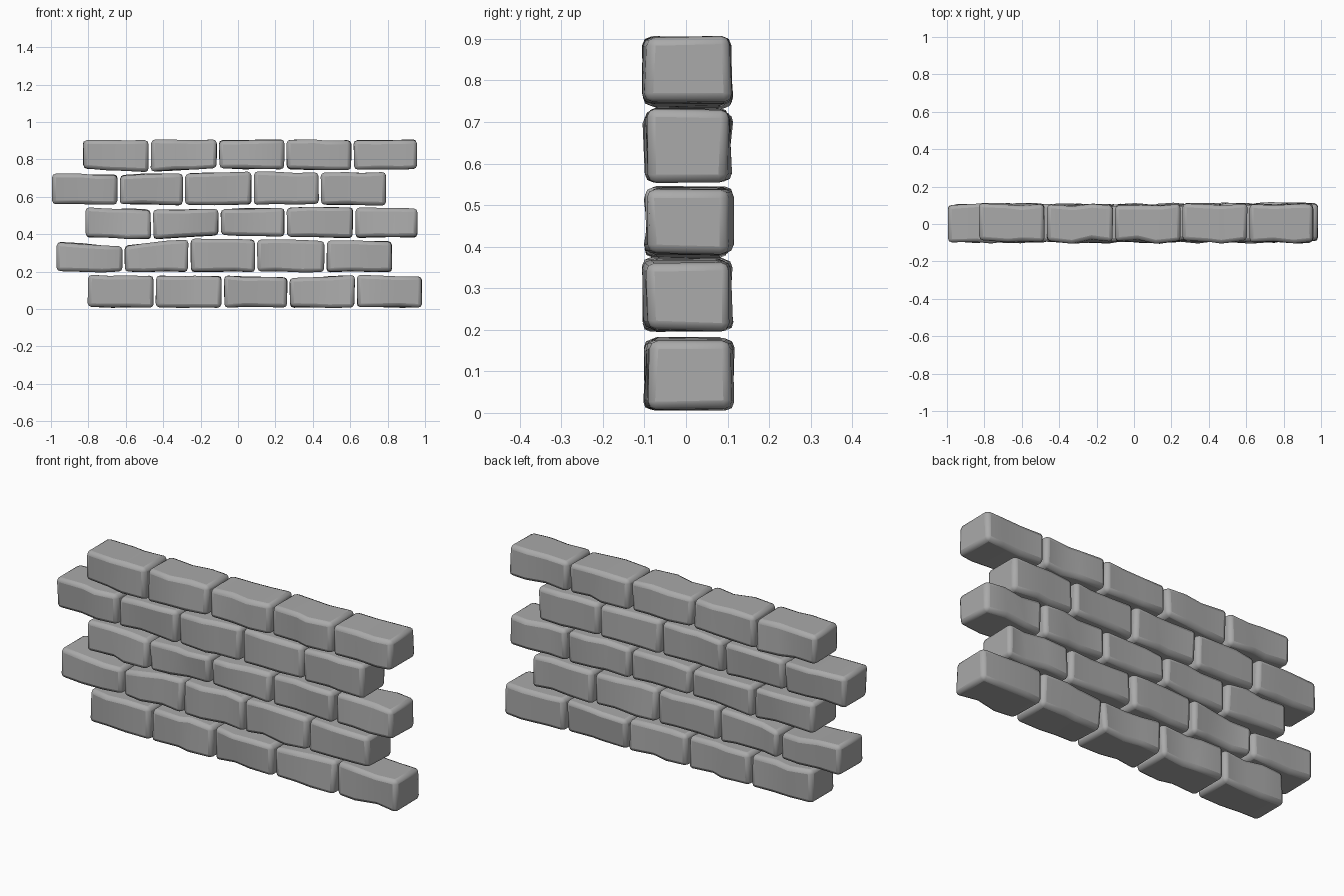
import bpy
import bmesh
import math
import random
from mathutils import Vector

random.seed(7)

default_cube = bpy.data.objects.get("Cube")
if default_cube:
    bpy.data.objects.remove(default_cube, do_unlink=True)

# One stone colour
stone = bpy.data.materials.new("grey_stone")
stone.use_nodes = True
colour = (0.4, 0.4, 0.4, 1)
stone.diffuse_color = colour
bsdf = stone.node_tree.nodes["Principled BSDF"]
bsdf.inputs["Base Color"].default_value = colour
bsdf.inputs["Roughness"].default_value = 0.8

# Each course: joint positions along x, then bottom and top heights at the joints
COURSES = [
    ((-.81, -.445, -.08, .27, .63, .99), (.005,) * 6, (.185, .18, .18, .17, .185, .175)),
    ((-.975, -.612, -.26, .097, .468, .83), (.195,) * 6, (.36, .34, .378, .375, .37, .365)),
    ((-.82, -.46, -.098, .255, .622, .965), (.378, .37, .39, .38, .378, .378), (.545, .535, .537, .547, .547, .545)),
    ((-1, -.638, -.288, .078, .437, .8), (.555, .557, .552, .555, .555, .552), (.73, .72, .73, .738, .733, .733)),
    ((-.835, -.473, -.108, .253, .612, .965), (.745, .73, .748, .743, .74, .745), (.908,) * 6),
]
GAP = 0.004
FRONT, BACK = -0.092, 0.104


def jitter(amount):
    return random.uniform(-amount, amount)


def make_brick(name, x0, x1, bottoms, tops):
    """Wavy block lofted through four sections, with rounded edges."""
    bm = bmesh.new()
    sections = []
    for t in (0, 0.35 + jitter(.06), 0.67 + jitter(.06), 1):
        is_end = t in (0, 1)
        x = x0 + (x1 - x0) * t
        low = bottoms[0] + (bottoms[1] - bottoms[0]) * t
        high = tops[0] + (tops[1] - tops[0]) * t
        wave = 0.008 if is_end else 0.014
        ring = []
        for y, z in ((FRONT, low), (BACK, low), (BACK, high), (FRONT, high)):
            dx = abs(jitter(.006)) * (1 if t == 0 else -1) if is_end else jitter(.02)
            dz = abs(jitter(.008)) * (1 if z == low else -1)
            ring.append(bm.verts.new(Vector((x + dx, y + jitter(wave), z + dz))))
        sections.append(ring)
    for a, b in zip(sections, sections[1:]):
        for i in range(4):
            j = (i + 1) % 4
            bm.faces.new((a[i], a[j], b[j], b[i]))
    bm.faces.new(sections[0])
    bm.faces.new(reversed(sections[-1]))
    bmesh.ops.recalc_face_normals(bm, faces=bm.faces)

    mesh = bpy.data.meshes.new(name)
    bm.to_mesh(mesh)
    bm.free()
    mesh.materials.append(stone)
    brick = bpy.data.objects.new(name, mesh)
    bpy.context.collection.objects.link(brick)

    bevel = brick.modifiers.new("Rounded edges", "BEVEL")
    bevel.width = 0.02
    bevel.segments = 2
    bevel.limit_method = "ANGLE"
    bevel.angle_limit = math.radians(45)
    return brick


# Staggered courses of five bricks
bricks = []
for row, (joints, bottoms, tops) in enumerate(COURSES, 1):
    for i in range(len(joints) - 1):
        bricks.append(make_brick(f"brick_row{row}_{i + 1}",
                                 joints[i] + GAP, joints[i + 1] - GAP,
                                 bottoms[i:i + 2], tops[i:i + 2]))

bpy.ops.object.select_all(action="DESELECT")
for brick in bricks:
    brick.select_set(True)
bpy.context.view_layer.objects.active = bricks[0]
bpy.ops.object.shade_smooth_by_angle(angle=math.radians(40))
